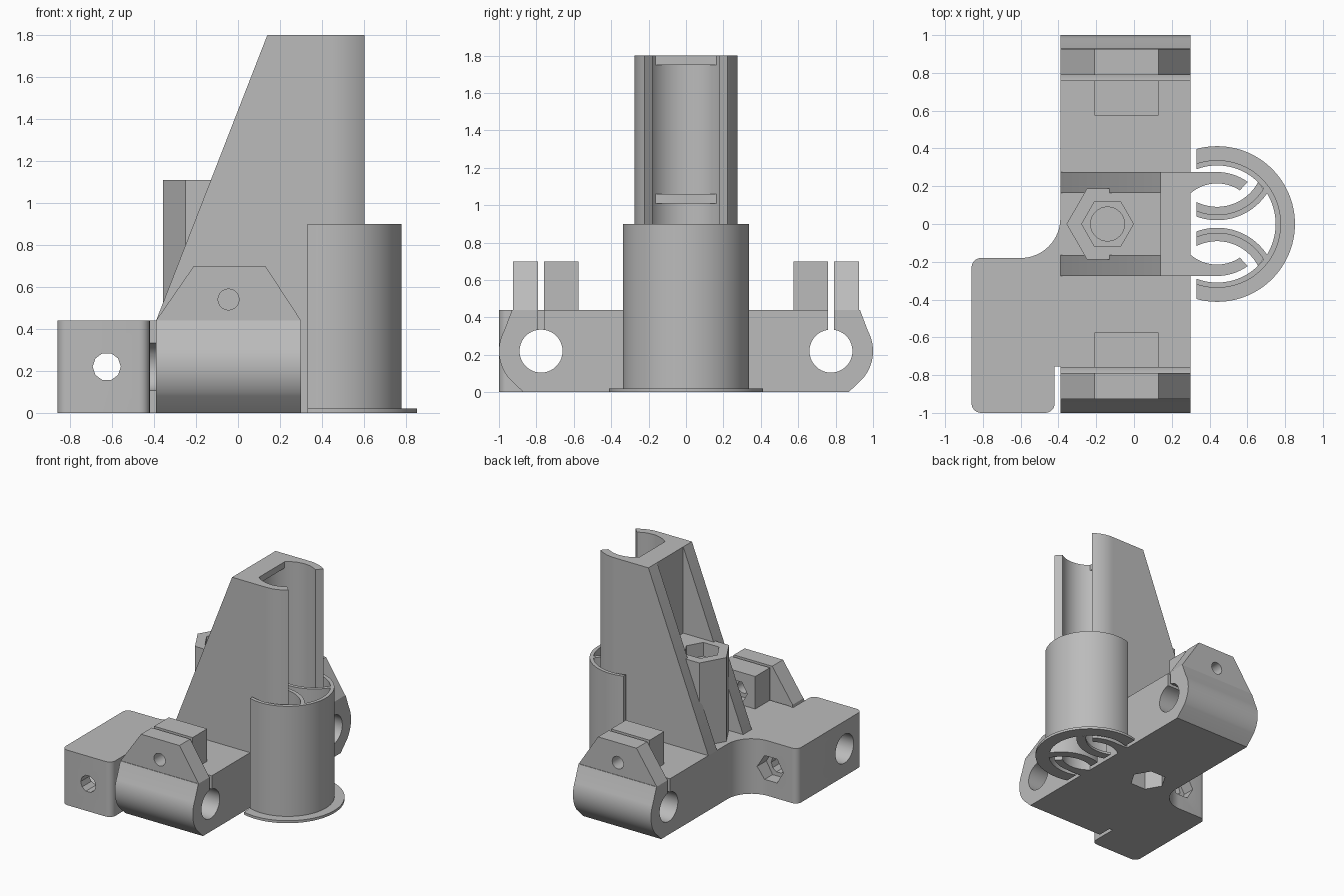
import bpy, bmesh
from math import sin, cos, radians, acos, degrees

cube = bpy.data.objects.get("Cube")
if cube:
    bpy.data.objects.remove(cube, do_unlink=True)

GREY = (0.5, 0.5, 0.5, 1)
mat = bpy.data.materials.new("plain grey")
mat.use_nodes = True
mat.diffuse_color = GREY
mat.node_tree.nodes["Principled BSDF"].inputs["Base Color"].default_value = GREY


def arc(cx, cy, r, a0, a1, n=16):
    return [(cx + r * cos(radians(a0 + (a1 - a0) * i / n)),
             cy + r * sin(radians(a0 + (a1 - a0) * i / n))) for i in range(n + 1)]


def ngon(cx, cy, r, n, turn=0):
    return arc(cx, cy, r, turn, turn + 360, n)[:-1]


def rect(u0, u1, v0, v1):
    return [(u0, v0), (u1, v0), (u1, v1), (u0, v1)]


def mirror_v(pts):
    return [(u, -v) for u, v in pts]


def prism(name, pts, axis, lo, hi):
    """Extrude a 2D outline along an axis."""
    place = {"x": lambda u, v, w: (w, u, v),
             "y": lambda u, v, w: (u, w, v),
             "z": lambda u, v, w: (u, v, w)}[axis]
    bm = bmesh.new()
    a = [bm.verts.new(place(u, v, lo)) for u, v in pts]
    b = [bm.verts.new(place(u, v, hi)) for u, v in pts]
    n = len(pts)
    bm.faces.new(a)
    bm.faces.new(b)
    for i in range(n):
        bm.faces.new((a[i], a[(i + 1) % n], b[(i + 1) % n], b[i]))
    bmesh.ops.recalc_face_normals(bm, faces=bm.faces[:])
    me = bpy.data.meshes.new(name)
    bm.to_mesh(me)
    bm.free()
    me.materials.append(mat)
    ob = bpy.data.objects.new(name, me)
    bpy.context.collection.objects.link(ob)
    parts.append(ob)
    return ob


def cut(targets, pts, axis, lo, hi):
    """Cut an extruded outline out of each target."""
    tool = prism("cutter", pts, axis, lo, hi)
    parts.remove(tool)
    for ob in targets:
        mod = ob.modifiers.new("cut", "BOOLEAN")
        mod.operation = "DIFFERENCE"
        mod.solver = "EXACT"
        mod.object = tool
        bpy.context.view_layer.objects.active = ob
        bpy.ops.object.modifier_apply(modifier=mod.name)
    bpy.data.objects.remove(tool, do_unlink=True)


parts = []
X0, X1, DECK = -0.39, 0.30, 0.44
ROD_Y, ROD_Z = 0.775, 0.22

# Base block with a rounded clamp at each end
end = [(0.87, 0)] + arc(ROD_Y, ROD_Z, 0.225, -38, 28) + [(0.93, DECK)]
base = prism("base_block", end + [(-u, v) for u, v in reversed(end)], "x", X0, X1)

# Side tab, rounded at its corners and blended into the base
tab = prism("side_tab",
            arc(-0.47, -0.95, 0.05, 0, -90, 6) + arc(-0.81, -0.95, 0.05, -90, -180, 6)
            + arc(-0.81, -0.23, 0.05, 180, 90, 6) + arc(-0.6, 0.03, 0.21, -90, 0)
            + [(-0.3, 0.03), (-0.3, -0.755), (-0.42, -0.755)], "z", 0, DECK)

# Clamp ears and nut blocks
BOLT = (-0.045, 0.54)
for s, side in ((-1, "front"), (1, "back")):
    ear = prism(side + "_clamp_ear",
                [(X0, 0.40), (X1, 0.40), (X1, DECK), (0.13, 0.7), (-0.21, 0.7), (X0, DECK)],
                "y", *sorted((s * 0.79, s * 0.926)))
    block = prism(side + "_nut_block", rect(-0.21, 0.13, 0.40, 0.7),
                  "y", *sorted((s * 0.575, s * 0.76)))
    cut([ear, block], ngon(*BOLT, 0.05, 20), "y", *sorted((s * 0.5, s * 1.1)))
    cut([block], ngon(*BOLT, 0.095, 6), "y", *sorted((s * 0.5, s * 0.66)))
    cut([base], rect(*sorted((s * 0.76, s * 0.79)), ROD_Z, 0.6), "x", -0.5, 0.5)
    cut([base, ear, block] + ([tab] if s < 0 else []),
        ngon(s * ROD_Y, ROD_Z, 0.115, 40), "x", -1, 0.5)

# Cross hole and nut pocket in the tab
cut([tab], ngon(-0.625, 0.22, 0.067, 10), "y", -1.1, 0)
cut([tab], ngon(-0.625, 0.22, 0.11, 6), "y", -0.28, 0.1)

# Hexagonal boss between the ribs, with pockets at both ends
BX = -0.14
half = [(-0.249, 0.188), (-0.13, 0.188), (-0.13, 0.165), (0.16, 0.165)]
boss = prism("hex_boss", [(-0.357, 0)] + half + mirror_v(half)[::-1], "z", 0.4, 1.11)
cut([boss], ngon(BX, 0, 0.137, 6), "z", 1.0, 1.2)
cut([boss], ngon(BX, 0, 0.09, 32), "z", 0.6, 1.05)
cut([base], ngon(BX, 0, 0.137, 6), "z", -0.1, 0.3)

# Sloping ribs
for s, side in ((-1, "right"), (1, "left")):
    prism(side + "_rib", [(X0, DECK - 0.01), (X0, DECK), (0.14, 1.8), (0.2, 1.8), (0.2, DECK - 0.01)],
          "y", *sorted((s * 0.165, s * 0.275)))

# Tower: a channel with two curved jaws open to the side
CX = 0.44
outer = [(0.14, 0.275)] + arc(CX, 0, 0.275, 90, 54)
prism("tower_channel", outer + arc(CX, 0, 0.215, 56, 304, 40) + mirror_v(outer)[::-1],
      "z", 0, 1.8)
for z, name in ((1.75, "upper"), (1.01, "lower")):
    prism(name + "_stop", rect(0.2, 0.30, -0.162, 0.162), "z", z, z + 0.05)


def opening(r):
    return degrees(acos((0.33 - CX) / r))


def ring(name, r0, r1, z1):
    """Ring around the tower, cut off flat next to the base."""
    a, b = opening(r0), opening(r1)
    prism(name, arc(CX, 0, r1, -b, b, 56) + arc(CX, 0, r0, a, -a, 56), "z", 0, z1)


# Sleeve and its foot
ring("sleeve", 0.31, 0.338, 0.9)
ring("sleeve_foot", 0.31, 0.412, 0.02)


# Curved walls inside the sleeve, each with a foot
def inner_wall(name, s, r0, z1):
    r1, cy = 0.316, 0.336
    inner_end = -28 if r0 < 0.28 else -31
    pts = (arc(CX, cy, r1, -opening(r1), -33, 24)
           + arc(CX, cy, r0, inner_end, -opening(r0), 24))
    prism(name, pts if s > 0 else mirror_v(pts), "z", 0, z1)


for s, side in ((-1, "right"), (1, "left")):
    inner_wall(side + "_inner_wall", s, 0.287, 0.9)
    inner_wall(side + "_inner_foot", s, 0.245, 0.02)

# Smooth the curved faces, keep the edges crisp
bpy.ops.object.select_all(action="DESELECT")
for ob in parts:
    ob.select_set(True)
bpy.context.view_layer.objects.active = base
bpy.ops.object.shade_smooth_by_angle(angle=radians(25))
